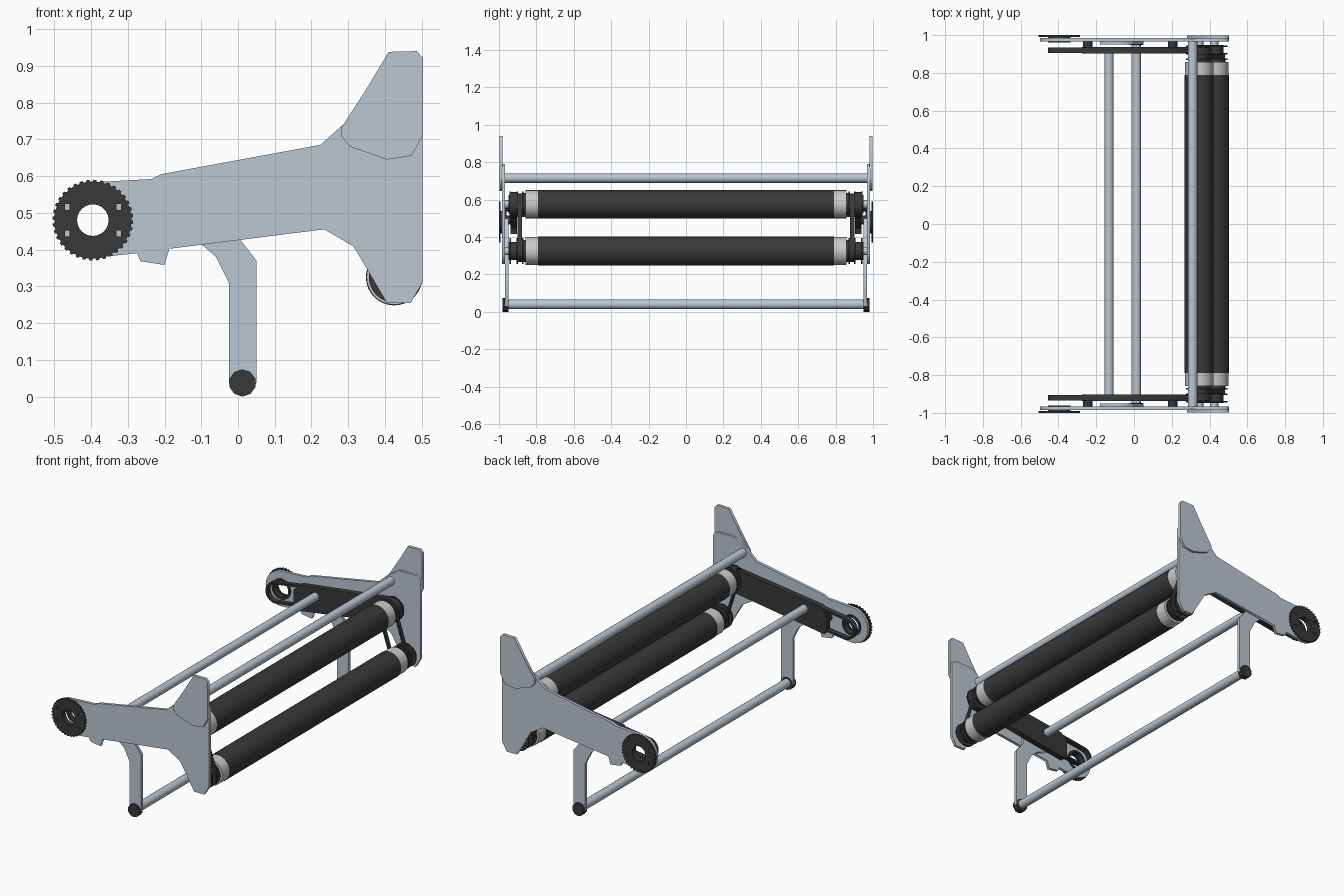
import bpy
from math import sin, cos, pi, atan2, acos, hypot

if "Cube" in bpy.data.objects:
    bpy.data.objects.remove(bpy.data.objects["Cube"])


def material(name, c):
    m = bpy.data.materials.new(name)
    m.diffuse_color = (*c, 1)
    m.use_nodes = True
    m.node_tree.nodes["Principled BSDF"].inputs["Base Color"].default_value = m.diffuse_color
    return m


STEEL = material("steel", (0.50, 0.57, 0.65))
DARK = material("dark", (0.04, 0.04, 0.042))
PALE = material("pale", (0.62, 0.62, 0.62))


def circle(cx, cz, r, n=24):
    return [(cx + r * cos(2 * pi * i / n), cz + r * sin(2 * pi * i / n)) for i in range(n)]


def hull(c1, r1, c2, r2, n=12):
    # outline of a belt wrapped round two circles
    a = atan2(c2[1] - c1[1], c2[0] - c1[0])
    b = acos((r1 - r2) / hypot(c2[0] - c1[0], c2[1] - c1[1]))
    pts = []
    for c, r, s, e in ((c2, r2, a - b, a + b), (c1, r1, a + b, a - b + 2 * pi)):
        pts += [(c[0] + r * cos(s + (e - s) * i / n), c[1] + r * sin(s + (e - s) * i / n))
                for i in range(n + 1)]
    return pts


def plate(name, loops, y0, y1, mat):
    # x-z outline (extra loops are holes) given thickness along y
    cu = bpy.data.curves.new(name, 'CURVE')
    cu.dimensions = '2D'
    cu.fill_mode = 'BOTH'
    cu.extrude = abs(y1 - y0) / 2
    for loop in loops:
        sp = cu.splines.new('POLY')
        sp.points.add(len(loop) - 1)
        for p, (x, z) in zip(sp.points, loop):
            p.co = (x, z, 0, 1)
        sp.use_cyclic_u = True
    ob = bpy.data.objects.new(name, cu)
    bpy.context.collection.objects.link(ob)
    ob.rotation_euler = (pi / 2, 0, 0)
    ob.location = (0, (y0 + y1) / 2, 0)
    cu.materials.append(mat)
    bpy.ops.object.select_all(action='DESELECT')
    bpy.context.view_layer.objects.active = ob
    ob.select_set(True)
    bpy.ops.object.convert(target='MESH')
    return bpy.context.object


def rod(name, x, z, r, y0, y1, mat, n=32):
    bpy.ops.mesh.primitive_cylinder_add(vertices=n, radius=r, depth=abs(y1 - y0),
                                        location=(x, (y0 + y1) / 2, z), rotation=(pi / 2, 0, 0))
    ob = bpy.context.object
    ob.name = name
    ob.data.materials.append(mat)
    bpy.ops.object.shade_smooth_by_angle()
    return ob


HUB = (-0.395, 0.48)
UPPER = (0.345, 0.575)
LOWER = (0.425, 0.325)

# outline of the side plate, with a rounded arm end around the hub
arm_end = [(HUB[0] + 0.103 * cos(a), HUB[1] + 0.103 * sin(a))
           for a in [pi / 2 + pi * i / 14 for i in range(15)]]
side = arm_end + [(-0.275, 0.39), (-0.265, 0.368), (-0.2, 0.358), (-0.187, 0.402), (0.235, 0.455),
                  (0.315, 0.408), (0.405, 0.255), (0.47, 0.255), (0.502, 0.31), (0.502, 0.77),
                  (0.48, 0.79), (0.36, 0.79), (0.28, 0.735), (0.225, 0.685), (-0.21, 0.605),
                  (-0.235, 0.592)]
wing = [(0.28, 0.73), (0.345, 0.83), (0.41, 0.938), (0.487, 0.94), (0.503, 0.922), (0.503, 0.71),
        (0.472, 0.655), (0.405, 0.645), (0.305, 0.68), (0.28, 0.71)]
leg = [(-0.18, 0.45), (-0.1, 0.415), (-0.06, 0.38), (-0.025, 0.31), (-0.025, 0.037), (-0.01, 0.01),
       (0.035, 0.01), (0.05, 0.037), (0.05, 0.37), (0.0, 0.435), (0.0, 0.5), (-0.18, 0.5)]
cover = [(-0.26, 0.415), (-0.275, 0.44), (-0.275, 0.53), (-0.235, 0.57), (0.31, 0.64),
         (0.31, 0.5)]
# toothed disc outline and its slots
teeth = []
for i in range(36):
    for f, r in ((0, 0.105), (0.4, 0.105), (0.5, 0.11), (0.9, 0.11)):
        a = 2 * pi * (i + f) / 36
        teeth.append((HUB[0] + r * cos(a), HUB[1] + r * sin(a)))
slots = []
for sx in (-1, 1):
    for sz in (-1, 1):
        cx, cz = HUB[0] + sx * 0.07, HUB[1] + sz * 0.036
        slots.append([(cx - .006, cz - .008), (cx + .006, cz - .008),
                      (cx + .006, cz + .008), (cx - .006, cz + .008)])

for s, tag in ((-1, "front"), (1, "rear")):
    # side frame
    plate(f"side_plate_{tag}", [side, circle(*HUB, 0.05)], s * 0.967, s * 0.984, STEEL)
    plate(f"wing_plate_{tag}", [wing], s * 0.98, s * 0.998, STEEL)
    plate(f"leg_{tag}", [leg], s * 0.95, s * 0.967, STEEL)
    rod(f"foot_cap_{tag}", 0.012, 0.037, 0.037, s * 0.948, s * 0.982, DARK, 10)
    # toothed disc on the arm end
    plate(f"toothed_disc_{tag}", [teeth, circle(*HUB, 0.043)] + slots, s * 0.991, s, DARK)
    plate(f"disc_hub_{tag}", [circle(*HUB, 0.06), circle(*HUB, 0.047)], s * 0.96, s * 0.993, DARK)
    # drive belt along the arm with its cover and spacers
    plate(f"arm_belt_{tag}", [hull(HUB, 0.062, UPPER, 0.066), hull(HUB, 0.05, UPPER, 0.054)],
          s * 0.905, s * 0.935, DARK)
    plate(f"belt_cover_{tag}", [cover], s * 0.903, s * 0.937, DARK)
    for x, z in ((-0.245, 0.49), (0.205, 0.56)):
        rod(f"spacer_{tag}", x, z, 0.024, s * 0.93, s * 0.97, DARK, 16)
    # belt linking both rollers
    plate(f"roller_belt_{tag}", [hull(LOWER, 0.058, UPPER, 0.058), hull(LOWER, 0.048, UPPER, 0.048)],
          s * 0.876, s * 0.9, DARK)
    # roller end fittings
    for (x, z), lvl in ((UPPER, "upper"), (LOWER, "lower")):
        rod(f"{lvl}_end_sleeve_{tag}", x, z, 0.075, s * 0.785, s * 0.858, PALE)
        rod(f"{lvl}_collar_{tag}", x, z, 0.06, s * 0.855, s * 0.868, DARK)
        rod(f"{lvl}_pulley_core_{tag}", x, z, 0.049, s * 0.866, s * 0.948, DARK)
        for y in (0.872, 0.902, 0.94):
            rod(f"{lvl}_pulley_flange_{tag}", x, z, 0.069, s * (y - 0.004), s * (y + 0.004), DARK)
        rod(f"{lvl}_axle_{tag}", x, z, 0.022, s * 0.94, s * 0.97, STEEL, 16)

# rollers
rod("upper_roller", *UPPER, 0.077, -0.79, 0.79, DARK)
rod("lower_roller", *LOWER, 0.077, -0.79, 0.79, DARK)

# cross rods
rod("top_cross_rod", 0.31, 0.715, 0.025, -0.968, 0.968, STEEL, 16)
rod("middle_cross_rod", -0.132, 0.53, 0.024, -0.905, 0.905, STEEL, 16)
rod("foot_cross_rod", 0.012, 0.04, 0.025, -0.955, 0.955, STEEL, 16)
